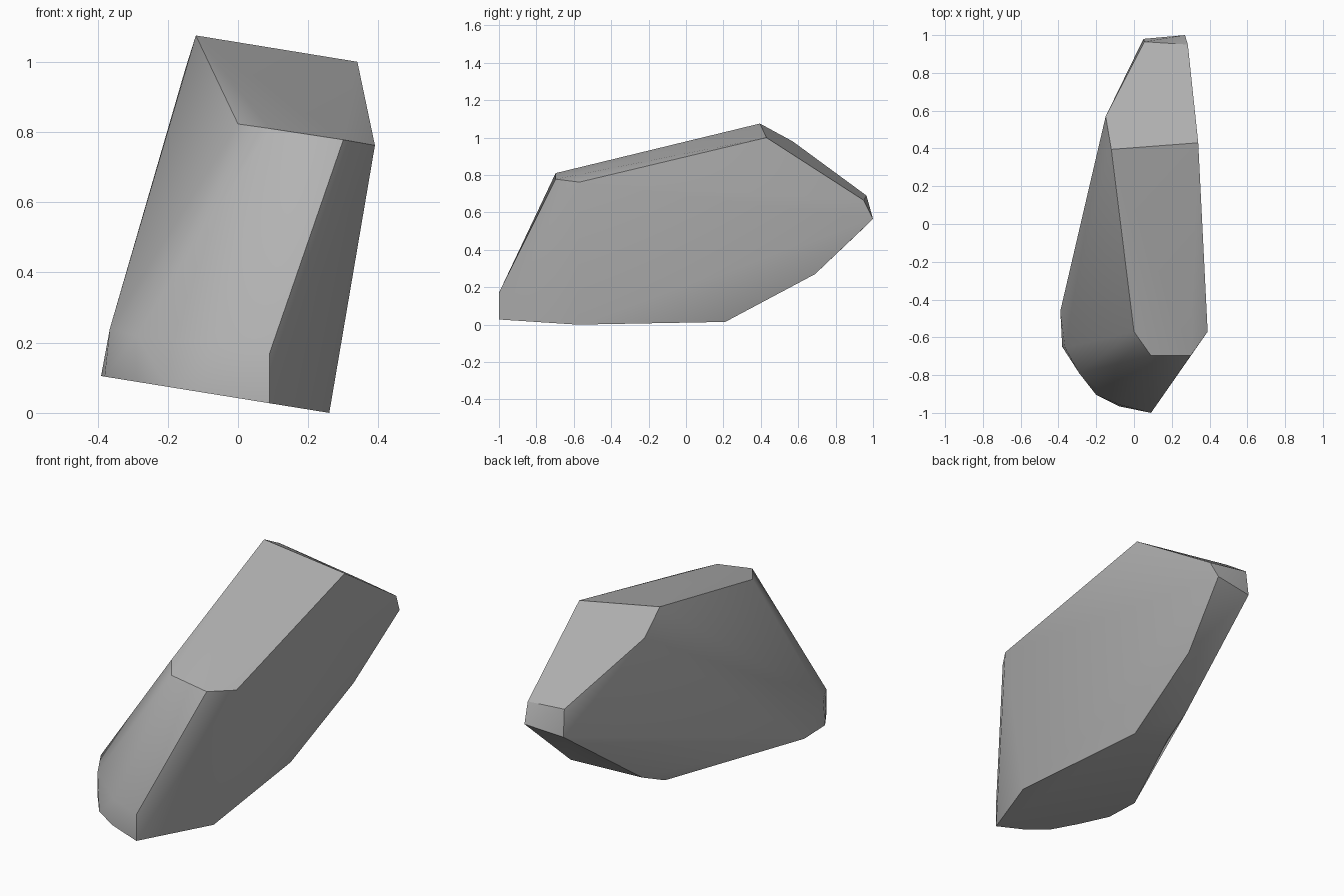
import bpy
import bmesh
from mathutils import Vector

cube = bpy.data.objects.get("Cube")
if cube:
    bpy.data.objects.remove(cube, do_unlink=True)

# Flat grey stone colour
stone = bpy.data.materials.new("stone_grey")
stone.use_nodes = True
colour = (0.45, 0.45, 0.45, 1.0)
stone.diffuse_color = colour
stone.node_tree.nodes["Principled BSDF"].inputs["Base Color"].default_value = colour


def on_base(x, y):
    """Point on the gently tilted underside."""
    return (x, y, 0.042 - 0.1615 * x)


# Corners of the sloping top
top = [(-0.12, 0.395, 1.075), (0.34, 0.43, 1.0), (0.39, -0.57, 0.762),
       (0.30, -0.697, 0.778), (0.09, -0.697, 0.81), (0.0, -0.57, 0.823)]

# Rear shoulder and blunt tail
tail = [(-0.15, 0.57, 0.98), (0.055, 0.965, 0.69), (0.285, 0.95, 0.665),
        (0.27, 1.0, 0.565), (0.05, 0.98, 0.545)]

# Undercut rising towards the tail
undercut = [(0.21, 0.69, 0.27), (-0.015, 0.395, 0.12)]

# Outline of the underside
base = [on_base(x, y) for x, y in
        [(0.26, -0.58), (0.17, 0.21), (-0.035, 0.23), (-0.39, -0.46),
         (-0.38, -0.65), (-0.29, -0.79), (-0.2, -0.905), (-0.08, -0.965),
         (0.09, -1.0)]]

# Upper corners of the rounded nose
nose = [(-0.365, -0.655, 0.24), (-0.29, -0.79, 0.22),
        (-0.075, -0.957, 0.19), (0.09, -1.0, 0.17)]

# Wrap every corner in one faceted boulder
bm = bmesh.new()
for point in top + tail + undercut + base + nose:
    bm.verts.new(Vector(point))
hull = bmesh.ops.convex_hull(bm, input=bm.verts)
loose = [v for v in bm.verts if not v.link_faces]
bmesh.ops.delete(bm, geom=loose, context="VERTS")
bmesh.ops.dissolve_limit(bm, angle_limit=0.02, verts=bm.verts, edges=bm.edges)
bmesh.ops.recalc_face_normals(bm, faces=bm.faces)

mesh = bpy.data.meshes.new("boulder")
bm.to_mesh(mesh)
bm.free()
mesh.materials.append(stone)
boulder = bpy.data.objects.new("boulder", mesh)
bpy.context.collection.objects.link(boulder)

# Soft shallow bends, crisp fractures
bpy.ops.object.select_all(action="DESELECT")
boulder.select_set(True)
bpy.context.view_layer.objects.active = boulder
bpy.ops.object.shade_smooth_by_angle(angle=0.52)
